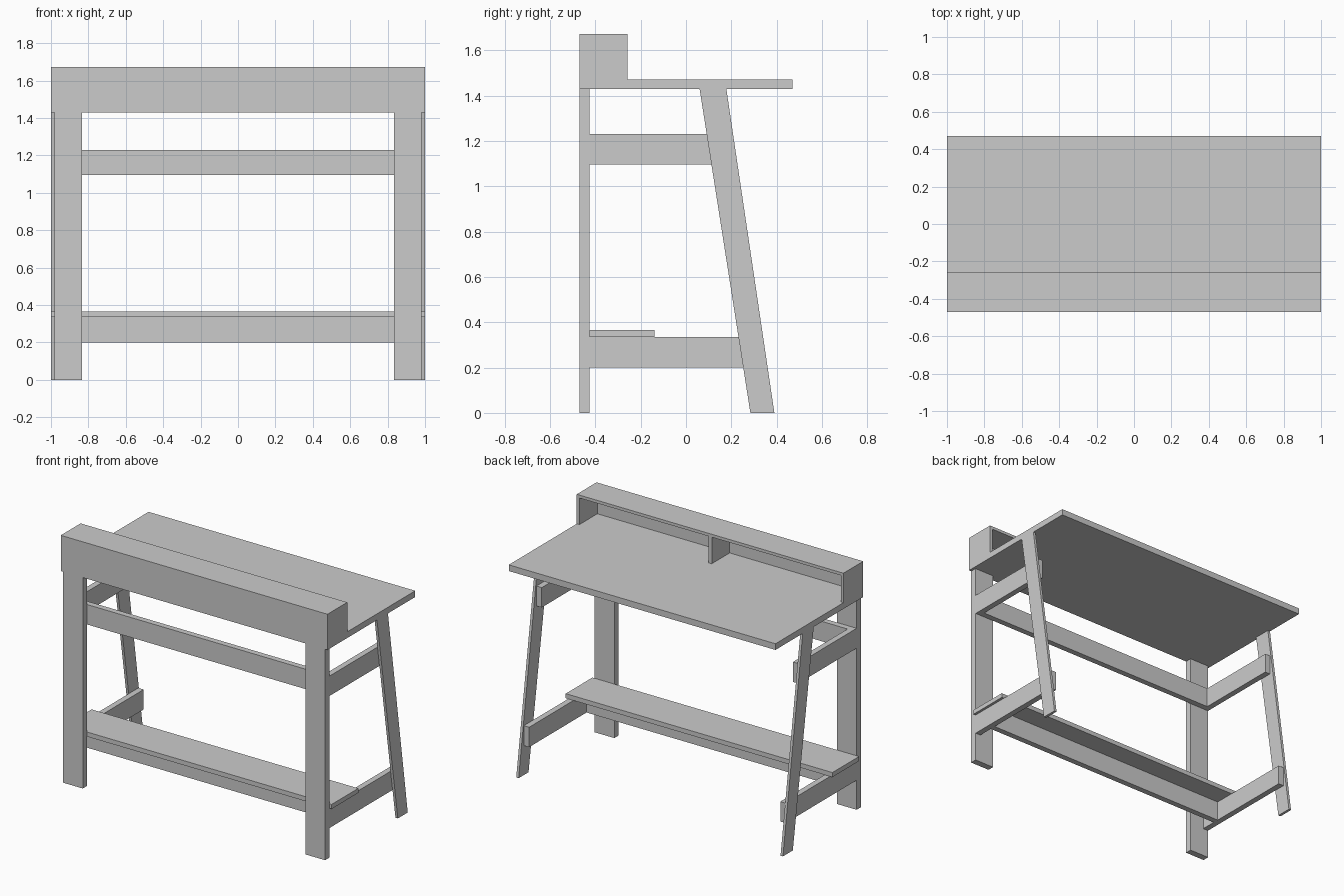
import bpy, bmesh

if "Cube" in bpy.data.objects:
    bpy.data.objects.remove(bpy.data.objects["Cube"])


def prism(name, profile, x0, x1):
    """Extrude a (y, z) profile along x."""
    bm = bmesh.new()
    face = bm.faces.new([bm.verts.new((x0, y, z)) for y, z in profile])
    ext = bmesh.ops.extrude_face_region(bm, geom=[face])
    verts = [v for v in ext["geom"] if isinstance(v, bmesh.types.BMVert)]
    bmesh.ops.translate(bm, verts=verts, vec=(x1 - x0, 0, 0))
    bmesh.ops.recalc_face_normals(bm, faces=bm.faces)
    mesh = bpy.data.meshes.new(name)
    bm.to_mesh(mesh)
    bm.free()
    obj = bpy.data.objects.new(name, mesh)
    bpy.context.collection.objects.link(obj)
    return obj


def board(name, x, y, z):
    """Box from (min, max) ranges."""
    return prism(name, [(y[0], z[0]), (y[1], z[0]), (y[1], z[1]), (y[0], z[1])], *x)


def mirror(obj):
    obj.modifiers.new("mirror_x", "MIRROR")
    return obj


FRONT, HUTCH_BACK = -0.47, -0.258
TOP_LOW, TOP_HIGH, HUTCH_TOP = 1.43, 1.472, 1.672
T = 0.02  # hutch panel thickness

# Desk top
board("desk_top", (-1, 1), (FRONT, 0.47), (TOP_LOW, TOP_HIGH))

# Hutch: lid, front panel, end panels and centre divider, open to the rear
board("hutch_lid", (-1, 1), (FRONT, HUTCH_BACK), (HUTCH_TOP - T, HUTCH_TOP))
board("hutch_front_panel", (-1 + T, 1 - T), (FRONT, FRONT + T), (TOP_HIGH, HUTCH_TOP - T))
mirror(board("hutch_end_panel", (1 - T, 1), (FRONT, HUTCH_BACK), (TOP_HIGH, HUTCH_TOP - T)))
board("hutch_divider", (-0.0125, 0.0125), (FRONT + T, HUTCH_BACK), (TOP_HIGH, HUTCH_TOP - T))

# Upright front legs and slanted rear legs
mirror(board("front_leg", (0.835, 0.982), (FRONT, -0.425), (0, TOP_LOW)))
mirror(prism("rear_leg", [(0.284, 0), (0.39, 0), (0.178, TOP_LOW), (0.06, TOP_LOW)], 0.982, 1.0))

# Side rails, inside the rear legs
mirror(board("upper_side_rail", (0.942, 0.982), (-0.425, 0.20), (1.095, 1.23)))
mirror(board("lower_side_rail", (0.942, 0.982), (-0.425, 0.335), (0.2, 0.335)))

# Cross rails between the side frames
board("upper_cross_rail", (-0.942, 0.942), (-0.425, -0.385), (1.095, 1.23))
board("lower_cross_rail", (-0.942, 0.942), (-0.32, -0.28), (0.2, 0.335))

# Foot shelf resting on the lower rails
board("foot_shelf", (-1, 1), (-0.425, -0.14), (0.335, 0.366))
